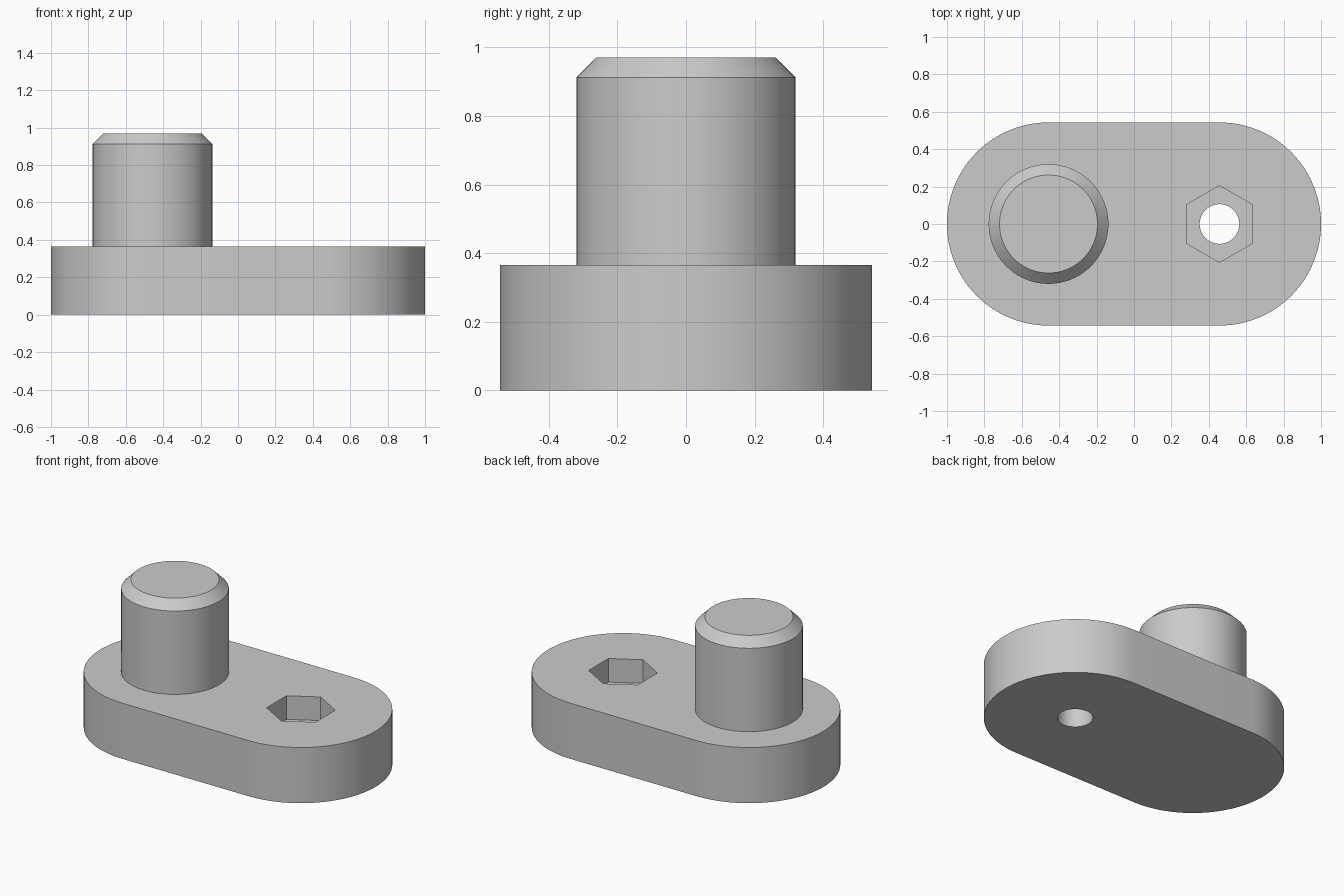
import bpy, bmesh, math

if "Cube" in bpy.data.objects:
    bpy.data.objects.remove(bpy.data.objects["Cube"])

HALF, R, THICK = 0.457, 0.543, 0.365
PIN_R, PIN_TOP, CHAMFER = 0.32, 0.97, 0.058
HOLE_R, HEX_R, HEX_DEPTH = 0.106, 0.205, 0.155

grey = bpy.data.materials.new("plain_grey")
grey.use_nodes = True
grey.diffuse_color = (0.6, 0.6, 0.6, 1)
grey.node_tree.nodes["Principled BSDF"].inputs["Base Color"].default_value = (0.6, 0.6, 0.6, 1)


def ring(cx, radius, count, start=0.0):
    """Points of a regular polygon centred on (cx, 0)."""
    steps = [start + 2 * math.pi * i / count for i in range(count)]
    return [(cx + radius * math.cos(a), radius * math.sin(a)) for a in steps]


def loft(name, sections):
    """Solid through stacked outlines, given as (z, points) from the bottom up."""
    bm = bmesh.new()
    loops = [[bm.verts.new((x, y, z)) for x, y in pts] for z, pts in sections]
    n = len(loops[0])
    for low, high in zip(loops, loops[1:]):
        for i in range(n):
            j = (i + 1) % n
            bm.faces.new((low[i], low[j], high[j], high[i]))
    bm.faces.new(loops[0][::-1])
    bm.faces.new(loops[-1])
    mesh = bpy.data.meshes.new(name)
    bm.to_mesh(mesh)
    bm.free()
    mesh.materials.append(grey)
    obj = bpy.data.objects.new(name, mesh)
    bpy.context.collection.objects.link(obj)
    return obj


def activate(obj):
    bpy.ops.object.select_all(action='DESELECT')
    obj.select_set(True)
    bpy.context.view_layer.objects.active = obj


def cut(obj, cutter):
    cutter.hide_render = True
    mod = obj.modifiers.new("cut", 'BOOLEAN')
    mod.operation, mod.solver, mod.object = 'DIFFERENCE', 'EXACT', cutter
    activate(obj)
    bpy.ops.object.modifier_apply(modifier=mod.name)
    bpy.data.objects.remove(cutter)


# Base plate with rounded ends
outline = []
for side in (1, -1):
    for i in range(49):
        a = math.pi * i / 48 - side * math.pi / 2
        outline.append((side * HALF + R * math.cos(a), R * math.sin(a)))
plate = loft("base_plate", [(0, outline), (THICK, outline)])

# Through hole and hexagonal nut pocket
bore = ring(HALF, HOLE_R, 64)
cut(plate, loft("bore_cutter", [(-0.1, bore), (THICK + 0.1, bore)]))
hexagon = ring(HALF, HEX_R, 6, math.pi / 2)
cut(plate, loft("nut_cutter", [(THICK - HEX_DEPTH, hexagon), (THICK + 0.1, hexagon)]))

# Upright pin with chamfered top
shaft, tip = ring(-HALF, PIN_R, 96), ring(-HALF, PIN_R - CHAMFER, 96)
pin = loft("pin", [(THICK - 0.01, shaft), (PIN_TOP - CHAMFER, shaft), (PIN_TOP, tip)])

for part in (plate, pin):
    activate(part)
    bpy.ops.object.shade_smooth_by_angle(angle=math.radians(30))
